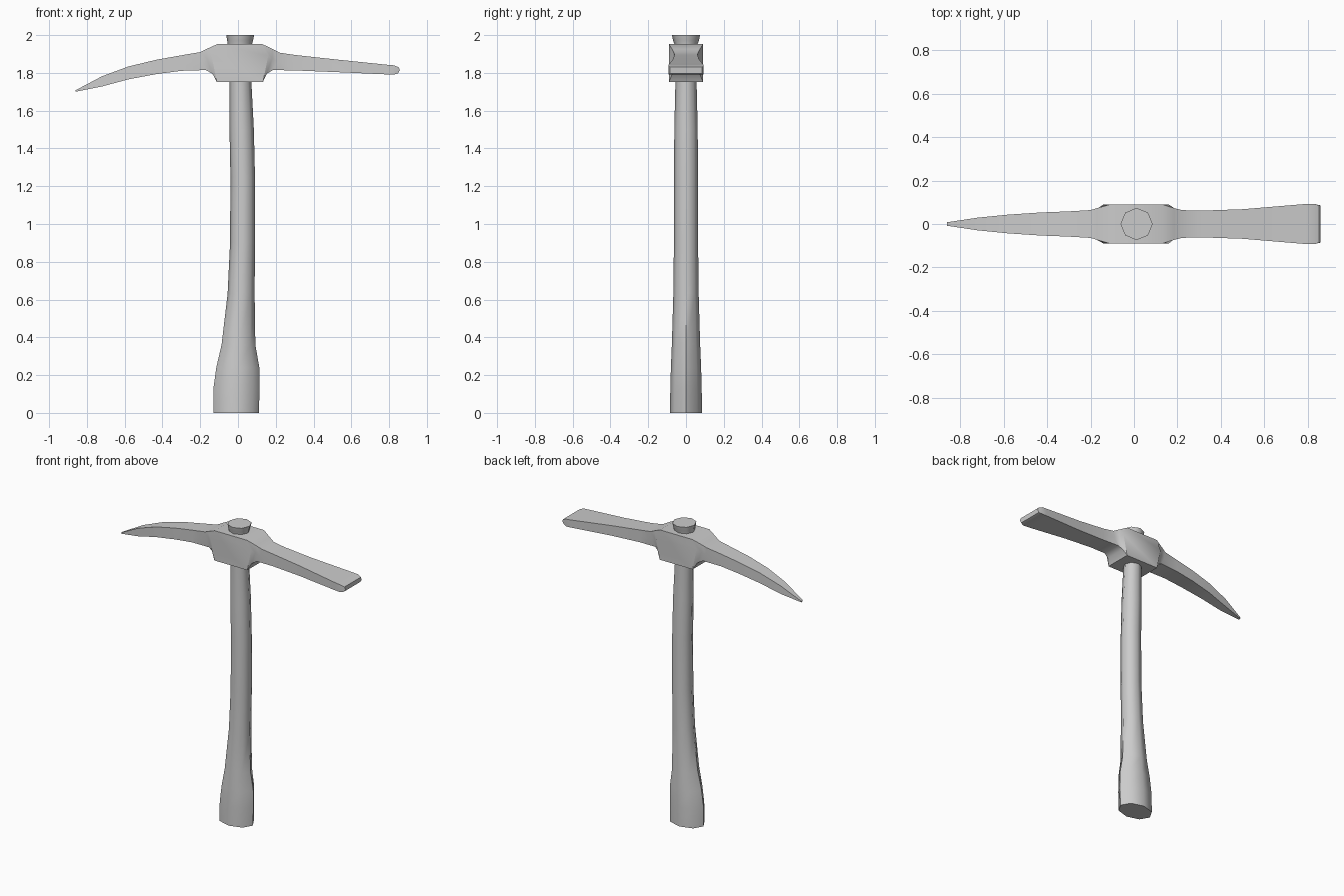
import bpy, bmesh, math


def loft(name, rings, angle):
    """Skin a list of equal-length point rings, capped at both ends."""
    bm = bmesh.new()
    loops = [[bm.verts.new(p) for p in ring] for ring in rings]
    n = len(loops[0])
    for a, b in zip(loops, loops[1:]):
        for i in range(n):
            j = (i + 1) % n
            bm.faces.new((a[i], a[j], b[j], b[i]))
    bm.faces.new(loops[0])
    bm.faces.new(loops[-1])
    bmesh.ops.recalc_face_normals(bm, faces=bm.faces)
    mesh = bpy.data.meshes.new(name)
    bm.to_mesh(mesh)
    bm.free()
    obj = bpy.data.objects.new(name, mesh)
    bpy.context.collection.objects.link(obj)
    bpy.ops.object.select_all(action='DESELECT')
    obj.select_set(True)
    bpy.context.view_layer.objects.active = obj
    bpy.ops.object.shade_smooth_by_angle(angle=math.radians(angle))
    return obj


# Handle: eight-sided, swelling at the grip: z, left x, right x, half depth
handle = [
    (0.00, -0.13, 0.11, 0.085), (0.13, -0.13, 0.115, 0.083),
    (0.24, -0.115, 0.113, 0.08), (0.36, -0.087, 0.092, 0.075),
    (0.63, -0.055, 0.088, 0.067), (0.90, -0.042, 0.09, 0.064),
    (1.25, -0.04, 0.09, 0.063), (1.50, -0.045, 0.084, 0.062),
    (1.75, -0.045, 0.071, 0.056), (1.95, -0.055, 0.074, 0.06),
    (1.97, -0.057, 0.079, 0.068), (2.00, -0.062, 0.086, 0.074),
]


def oval(z, x0, x1, d):
    c, r = (x0 + x1) / 2, (x1 - x0) / 2
    return [(c + r * math.cos(k * math.pi / 4), d * math.sin(k * math.pi / 4), z)
            for k in range(8)]


loft("handle", [oval(*s) for s in handle], 50)

# Head sections from pick tip to flat blade:
# top x, middle x, bottom x, top z, middle z, bottom z, half width
head = [
    (-0.86, -0.86, -0.86, 1.708, 1.704, 1.70, 0.008),
    (-0.72, -0.72, -0.72, 1.782, 1.755, 1.728, 0.029),
    (-0.58, -0.58, -0.58, 1.834, 1.80, 1.766, 0.043),
    (-0.43, -0.43, -0.43, 1.87, 1.83, 1.794, 0.053),
    (-0.30, -0.30, -0.30, 1.893, 1.85, 1.811, 0.058),
    (-0.20, -0.19, -0.17, 1.91, 1.86, 1.815, 0.064),
    (-0.17, -0.165, -0.135, 1.925, 1.875, 1.795, 0.073),
    (-0.11, -0.14, -0.112, 1.952, 1.89, 1.752, 0.09),
    (0.13, 0.16, 0.132, 1.952, 1.89, 1.752, 0.09),
    (0.185, 0.18, 0.152, 1.925, 1.875, 1.795, 0.073),
    (0.22, 0.21, 0.185, 1.907, 1.86, 1.815, 0.064),
    (0.30, 0.30, 0.30, 1.895, 1.853, 1.813, 0.061),
    (0.50, 0.50, 0.50, 1.873, 1.838, 1.805, 0.068),
    (0.79, 0.79, 0.79, 1.843, 1.817, 1.792, 0.092),
    (0.825, 0.825, 0.825, 1.84, 1.815, 1.791, 0.093),
    (0.85, 0.857, 0.847, 1.83, 1.815, 1.798, 0.086),
]


def section(xt, xm, xb, zt, zm, zb, w):
    side = [(xt, zt), (xm, zm), (xb, zb)]
    return ([(x, -w, z) for x, z in side] +
            [(x, w, z) for x, z in reversed(side)])


loft("pickaxe_head", [section(*s) for s in head], 35)
